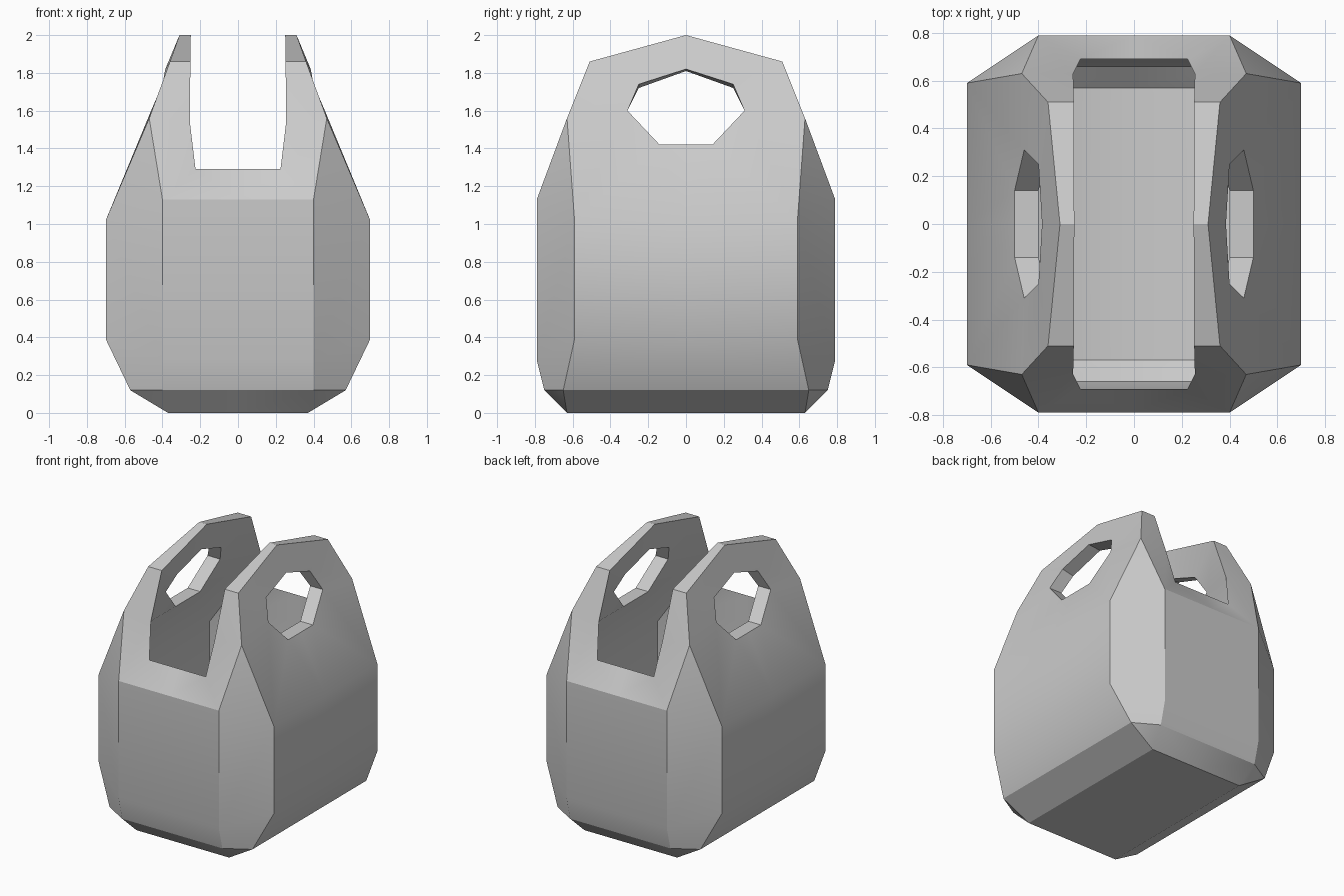
import bpy, bmesh, math
from mathutils import Matrix

if "Cube" in bpy.data.objects:
    bpy.data.objects.remove(bpy.data.objects["Cube"])

bm = bmesh.new()
cache = {}


def vert(p):
    key = tuple(round(c, 4) for c in p)
    if key not in cache:
        cache[key] = bm.verts.new(key)
    return cache[key]


def face(*pts):
    vs = list(dict.fromkeys(vert(p) for p in pts))
    if len(vs) > 2:
        bm.faces.new(vs)


def loft(rows):
    for a, b in zip(rows, rows[1:]):
        for i in range(len(a) - 1):
            face(a[i], a[i + 1], b[i + 1], b[i])


def row(c, d):
    """Quarter ring: front centre, front corner, side corner, side centre."""
    return [(0, c[1], c[2]), c, d, (d[0], 0, d[2])]


# One quarter of the bag is modelled (x > 0, y > 0), then mirrored twice
outer = [row((.37, .63, 0), (.37, .63, 0)),
         row((.40, .75, .12), (.57, .65, .12)),
         row((.40, .79, .28), (.70, .59, .39)),
         row((.40, .79, 1.13), (.70, .59, 1.02))]
inner = [row((.33, .57, .09), (.33, .57, .09)),
         row((.36, .66, .17), (.49, .58, .17)),
         row((.36, .69, .30), (.60, .53, .40)),
         row((.36, .69, 1.08), (.60, .53, 1.00))]

# Body walls and floor, outside and inside
for rings in (outer, inner):
    loft(rings)
    f, c, _, s = rings[0]
    face(f, c, s, (0, 0, c[2]))

# Handle: outer edge -> hole outside -> hole inside -> inner edge
edge_out = [(.47, .63, 1.56), (.36, .51, 1.86), (.31, 0, 2.0)]
edge_in = [(.255, .63, 1.54), (.252, .51, 1.86), (.25, 0, 2.0)]
hole_out = [(.50, 0, 1.42), (.50, .14, 1.42), (.46, .31, 1.60),
            (.40, .25, 1.74), (.385, 0, 1.82)]
hole_in = [(.40, 0, 1.42), (.40, .14, 1.42), (.36, .31, 1.60),
           (.31, .25, 1.72), (.29, 0, 1.81)]
_, c3, d3, s3 = outer[-1]
_, b3, e3, t3 = inner[-1]
loft([[s3, d3] + edge_out, hole_out, hole_in, [t3, e3] + edge_in])
loft([edge_out, edge_in])

# Sloping rim of the opening and the shoulders up to the handle
rim_mid, rim = (0, .69, 1.29), (.225, .69, 1.29)
face(outer[-1][0], c3, rim, rim_mid)
face(c3, d3, edge_out[0])
face(c3, edge_out[0], edge_in[0])
face(c3, edge_in[0], rim)
face(rim_mid, rim, b3, inner[-1][0])
face(rim, edge_in[0], b3)
face(edge_in[0], e3, b3)

# Mirror to the full bag
for axis in 'XY':
    bmesh.ops.mirror(bm, geom=bm.verts[:] + bm.edges[:] + bm.faces[:],
                     matrix=Matrix.Identity(4), axis=axis, merge_dist=.0005)
bmesh.ops.remove_doubles(bm, verts=bm.verts[:], dist=.0005)
bmesh.ops.dissolve_limit(bm, angle_limit=.005, verts=bm.verts[:], edges=bm.edges[:])
bmesh.ops.recalc_face_normals(bm, faces=bm.faces[:])

mesh = bpy.data.meshes.new("carrier_bag")
bm.to_mesh(mesh)
bm.free()
bag = bpy.data.objects.new("carrier_bag", mesh)
bpy.context.collection.objects.link(bag)
bpy.context.view_layer.objects.active = bag
bag.select_set(True)
bpy.ops.object.shade_smooth_by_angle(angle=math.radians(30))
